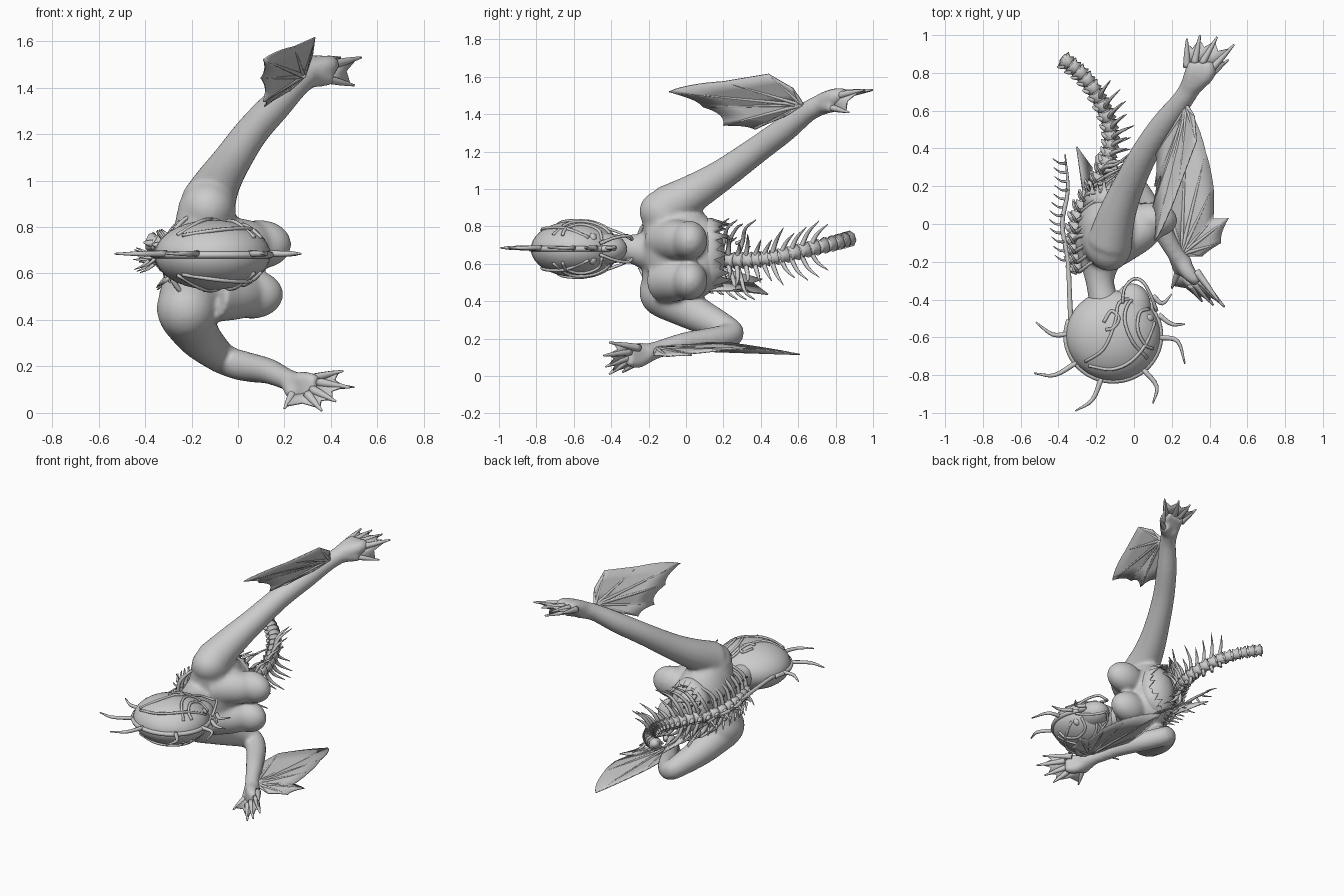
import bpy, bmesh, math, random
from mathutils import Vector, Matrix

if "Cube" in bpy.data.objects:
    bpy.data.objects.remove(bpy.data.objects["Cube"])

random.seed(4)


def spline(pts, sub):
    """Smooth Catmull-Rom resampling of (x, y, z, radius) points."""
    p = [Vector(q) for q in pts]
    p = [p[0] * 2 - p[1]] + p + [p[-1] * 2 - p[-2]]
    out = []
    for i in range(1, len(p) - 2):
        a, b, c, d = p[i - 1:i + 3]
        for k in range(sub):
            t = k / sub
            out.append(0.5 * (2 * b + (c - a) * t + (2 * a - 5 * b + 4 * c - d) * t * t
                              + (3 * b - a - 3 * c + d) * t ** 3))
    return out + [p[-2]]


def tube(bm, pts, n=8, sub=4):
    s = spline(pts, sub)
    rings, up = [], None
    for i, q in enumerate(s):
        t = (s[min(i + 1, len(s) - 1)] - s[max(i - 1, 0)]).to_3d().normalized()
        if up is None:
            up = t.orthogonal()
        up = (up - t * up.dot(t)).normalized()
        side = t.cross(up)
        r = max(q[3], 0.0015)
        rings.append([bm.verts.new(q.to_3d() + r * (up * math.cos(a) + side * math.sin(a)))
                      for a in (2 * math.pi * k / n for k in range(n))])
    for a, b in zip(rings, rings[1:]):
        for k in range(n):
            bm.faces.new((a[k], a[(k + 1) % n], b[(k + 1) % n], b[k]))
    bm.faces.new(rings[0][::-1])
    bm.faces.new(rings[-1])


def ball(bm, c, r, u=32, v=20):
    m = Matrix.Translation(c) @ Matrix.Diagonal((*r, 1))
    bmesh.ops.create_uvsphere(bm, u_segments=u, v_segments=v, radius=1, matrix=m)


def finish(name, bm):
    bmesh.ops.recalc_face_normals(bm, faces=bm.faces)
    me = bpy.data.meshes.new(name)
    bm.to_mesh(me)
    bm.free()
    me.polygons.foreach_set("use_smooth", [True] * len(me.polygons))
    ob = bpy.data.objects.new(name, me)
    bpy.context.collection.objects.link(ob)
    return ob


# Body: torso, neck, breasts and arms fused into one smooth skin
bm = bmesh.new()
ball(bm, (-.13, -.03, .67), (.17, .2, .26))
ball(bm, (-.11, .06, .64), (.15, .15, .22))
tube(bm, [(-.13, -.11, .89, .125), (-.17, -.1, .67, .13), (-.22, -.11, .45, .13)], 24)
tube(bm, [(-.18, -.08, .67, .14), (-.18, -.2, .67, .11), (-.18, -.31, .68, .075),
          (-.15, -.45, .68, .085)], 24)
ball(bm, (-.13, -.11, .88), (.12, .14, .12))
ball(bm, (-.22, -.11, .45), (.13, .14, .14))
for c in ((.095, .02, .725), (.06, .02, .51)):
    ball(bm, c, (.135, .095, .105))
    tube(bm, [(-.12, -.12, c[2], .12), (c[0] - .07, -.04, c[2], .11), (c[0], .01, c[2], .09)], 20)
tube(bm, [(-.13, -.1, .9, .12), (-.09, .05, .985, .1), (-.03, .2, 1.08, .084),
          (.06, .38, 1.21, .073), (.16, .53, 1.32, .068), (.26, .66, 1.42, .056),
          (.32, .76, 1.465, .058)], 24)
tube(bm, [(-.22, -.1, .42, .12), (-.17, .06, .33, .095), (-.1, .2, .26, .075),
          (-.05, .245, .225, .066), (.03, .16, .2, .065), (.13, .0, .18, .056),
          (.21, -.14, .145, .047), (.27, -.22, .12, .05)], 24)
# Palms
for x in (.31, .35, .39):
    tube(bm, [(.3, .73, 1.46, .055), (x, .8, 1.495, .045), (x, .86, 1.51, .03)], 16)
tube(bm, [(.3, .72, 1.45, .05), (.4, .79, 1.44, .035)], 16)
for z in (.14, .11, .08):
    tube(bm, [(.24, -.18, .13, .045), (.29, -.26, z, .04), (.34, -.31, z, .026)], 16)
tube(bm, [(.22, -.17, .13, .04), (.24, -.26, .07, .03)], 16)
body = finish("body_skin", bm)
rm = body.modifiers.new("fuse", 'REMESH')
rm.mode, rm.voxel_size, rm.use_smooth_shade = 'VOXEL', .012, True
sm = body.modifiers.new("soften", 'SMOOTH')
sm.factor, sm.iterations = .5, 12


# Webbed fingers
def hand(name, knuckles, tips, r):
    bm = bmesh.new()
    webs = bmesh.new()
    for k, t in zip(knuckles, tips):
        mid = (Vector(k) + Vector(t)) / 2
        tube(bm, [(*k, r * 1.4), (*mid, r), (*t, .005)], 8)
    for k0, t0, k1, t1 in zip(knuckles, tips, knuckles[1:], tips[1:]):
        k0, t0, k1, t1 = map(Vector, (k0, t0, k1, t1))
        a, b = k0.lerp(t0, .85), k1.lerp(t1, .85)
        m = ((a + b) / 2).lerp((k0 + k1) / 2, .3)
        v = [webs.verts.new(p) for p in (k0, a, m, b, k1)]
        for q in ((0, 1, 2), (2, 3, 4), (0, 2, 4)):
            webs.faces.new([v[j] for j in q])
    finish(name + "_fingers", bm)
    so = finish(name + "_webs", webs).modifiers.new("thickness", 'SOLIDIFY')
    so.thickness, so.offset = .01, 0


hand("upper_hand",
     [(.28, .83, 1.5), (.32, .85, 1.51), (.36, .85, 1.51), (.41, .82, 1.5), (.37, .76, 1.44)],
     [(.28, .98, 1.53), (.35, 1.0, 1.53), (.44, .99, 1.53), (.53, .95, 1.53), (.5, .87, 1.41)],
     .015)
hand("lower_hand",
     [(.33, -.25, .15), (.35, -.3, .13), (.32, -.31, .1), (.3, -.32, .08), (.24, -.24, .09)],
     [(.45, -.41, .18), (.48, -.44, .11), (.42, -.43, .05), (.36, -.41, .01), (.2, -.34, .02)],
     .015)


# Arm fins: membrane fanned from a root, scalloped, with finger-like struts
def fin(name, root, corners, pull):
    bm = bmesh.new()
    root = Vector(root)
    c = [Vector(p) for p in corners]
    edge = []
    for i, (a, b) in enumerate(zip(c, c[1:])):
        for k in range(6):
            t = k / 6
            edge.append(a.lerp(b, t).lerp(root, pull[i] * 4 * t * (1 - t)))
    edge.append(c[-1])
    rows = [[bm.verts.new(root.lerp(p, f)) for p in edge] for f in (.03, .35, .7, 1)]
    for a, b in zip(rows, rows[1:]):
        for i in range(len(a) - 1):
            bm.faces.new((a[i], a[i + 1], b[i + 1], b[i]))
    mem = finish(name + "_membrane", bm)
    so = mem.modifiers.new("thickness", 'SOLIDIFY')
    so.thickness, so.offset = .007, 0
    bm = bmesh.new()
    for p in c:
        tube(bm, [(*root, .012), (*root.lerp(p, .5), .008), (*p, .003)], 6)
    finish(name + "_struts", bm)


fin("upper_fin", (.28, .62, 1.45),
    [(.22, .52, 1.385), (.115, .37, 1.32), (.11, .2, 1.34), (.1, .09, 1.44), (.11, -.09, 1.52),
     (.24, .2, 1.575), (.33, .44, 1.615), (.32, .57, 1.54)], [.03, .06, .08, .06, -.06, 0, 0])
fin("lower_fin", (.25, -.16, .15),
    [(.13, .03, .175), (.14, .25, .175), (.28, .61, .115), (.38, .38, .145), (.42, .2, .14),
     (.42, .03, .12), (.5, .03, .11), (.46, -.1, .105), (.36, -.17, .11)],
    [.0, -.03, -.05, -.02, -.02, 0, .06, .05])

# Head: domed skull with a narrow jaw, nose and eyes
HC, HR = Vector((-.11, -.59, .68)), Vector((.25, .24, .15))
bm = bmesh.new()
ball(bm, HC, HR)
ball(bm, (-.01, -.44, .68), (.1, .125, .085))
ball(bm, (.09, -.43, .68), (.025, .04, .018), 12, 8)
for s in (-1, 1):
    ball(bm, (.075, -.5, .68 + s * .055), (.03, .025, .03), 12, 8)
finish("head", bm)


# Head bands: raised cords lying on the skull, mirrored left and right
def on_head(x, y, s):
    d = 1 - ((x - HC.x) / HR.x) ** 2 - ((y - HC.y) / HR.y) ** 2
    return (x, y, HC.z + s * (HR.z * math.sqrt(max(d, 0)) + .004), .009)


bands = [[(.05, -.4), (-.02, -.41), (-.05, -.5), (-.01, -.62), (.07, -.71)],
         [(.08, -.45), (.03, -.47), (.02, -.56), (.06, -.64), (.1, -.66)],
         [(0, -.39), (-.08, -.42), (-.1, -.52), (-.16, -.66), (-.26, -.73)],
         [(-.16, -.52), (-.12, -.46), (-.08, -.5), (-.11, -.55), (-.15, -.56)],
         [(.11, -.52), (.06, -.64), (-.02, -.73), (-.12, -.77), (-.24, -.75)]]
bm = bmesh.new()
for s in (-1, 1):
    for b in bands:
        tube(bm, [on_head(x, y, s) for x, y in b], 6)
    # loops arching round the face
    tube(bm, [(.12, -.46, .68 + s * .03, .01), (.09, -.38, .68 + s * .06, .009),
              (.05, -.31, .68 + s * .07, .009), (0, -.29, .68 + s * .05, .009),
              (-.05, -.34, .68 + s * .08, .008), (-.06, -.42, .68 + s * .11, .008)], 6)
tube(bm, [(HC.x + .25 * math.cos(a), HC.y + .24 * math.sin(a), .68, .015)
          for a in (math.radians(40 - k * 20) for k in range(13))], 8)
finish("head_bands", bm)

# Horn tendrils radiating in the middle plane of the head
horns = [[(-.34, -.58), (-.43, -.585), (-.52, -.52)], [(-.3, -.73), (-.42, -.8), (-.53, -.79)],
         [(-.17, -.81), (-.22, -.93), (-.31, -.99)], [(.05, -.77), (.12, -.86), (.1, -.95)],
         [(.13, -.6), (.23, -.62), (.27, -.74)], [(.13, -.48), (.2, -.53), (.27, -.53)],
         [(.1, -.38), (.15, -.42), (.2, -.37)]]
bm = bmesh.new()
for h in horns:
    tube(bm, [(x, y, .685, r) for (x, y), r in zip(h, (.014, .011, .004))], 8)
finish("head_horns", bm)

# Spine: vertebrae with processes, running down the back and out of the torso
path = spline([(-.3, -.25, .67, .034), (-.32, -.1, .66, .036), (-.29, .07, .63, .038),
               (-.2, .22, .62, .04), (-.13, .36, .62, .04), (-.12, .5, .64, .04),
               (-.18, .66, .68, .04), (-.27, .79, .71, .04), (-.38, .88, .735, .04)], 3)
bm = bmesh.new()
ribs = bmesh.new()
tube(bm, [(*p.to_3d(), p[3] * .65) for p in path], 8, 1)
for i in range(len(path) - 1):
    a, b = path[i].to_3d(), path[i + 1].to_3d()
    t = (b - a).normalized()
    r = path[i][3]
    tube(bm, [(*a, r * 1.1), (*a.lerp(b, .35), r * .8), (*a.lerp(b, .8), r * 1.15)], 8, 1)
    out = t.cross(Vector((0, 0, 1))) * -1
    tube(bm, [(*a, .022), (*(a + out * .04 + t * .02), .014), (*(a + out * .055 + t * .04), .004)], 6, 2)
    for s in (-1, 1):
        z = Vector((0, 0, s))
        if a.y < .3:      # ribs wrapped over the back
            j = random.uniform(-.02, .02)
            tube(ribs, [(*a, .013), (*(a + z * .1 + Vector((.02, .02 + j, 0))), .012),
                        (*(a + z * .17 + Vector((.08, .05, 0))), .009),
                        (*(a + z * (.2 + j) + Vector((.15, .09 + j, 0))), .003)], 6)
            tube(ribs, [(*(a + z * .09), .01), (*(a + z * .12 + Vector((-.03, .05, 0))), .003)], 6, 2)
        if .2 < a.y < .68:   # free swept spines
            L = random.uniform(.09, .16)
            fwd = -out * L * .8
            tube(ribs, [(*a, .015), (*(a + z * L * .6 + fwd * .3 + t * .03), .011),
                        (*(a + z * L + fwd + t * .06), .002)], 6)
finish("spine", bm)
finish("ribs", ribs)

# Torn skin hem and hanging shreds at the end of the torso
bm = bmesh.new()
N = 40
rows = [[], [], []]
for k in range(N):
    a = 2 * math.pi * k / N
    jag = random.uniform(.01, .04) if k % 2 else random.uniform(.05, .11)
    for row, rad, y in zip(rows, (1, .97, .85), (.08, .14, .14 + jag)):
        row.append(bm.verts.new((-.12 + .15 * rad * math.cos(a), y, .65 + .2 * rad * math.sin(a))))
for a, b in zip(rows, rows[1:]):
    for k in range(N):
        bm.faces.new((a[k], a[(k + 1) % N], b[(k + 1) % N], b[k]))
for pts in ([(-.2, .08, .52), (-.06, .1, .46), (-.08, .28, .46), (-.12, .44, .44), (-.2, .36, .5)],
            [(-.26, .12, .6), (-.22, .16, .5), (-.22, .3, .48), (-.3, .41, .52)],
            [(-.2, .1, .78), (-.1, .1, .8), (-.1, .26, .73), (-.2, .22, .74)]):
    bm.faces.new([bm.verts.new(p) for p in pts])
so = finish("torn_skin", bm).modifiers.new("thickness", 'SOLIDIFY')
so.thickness = .008

# Thin barbed tendril trailing behind the back
bm = bmesh.new()
tail = spline([(-.33, -.6, .68, .014), (-.34, -.4, .68, .013), (-.35, -.19, .67, .012),
               (-.38, 0, .66, .012), (-.35, .18, .65, .01), (-.365, .37, .65, .003)], 4)
tube(bm, [tuple(p) for p in tail], 8, 1)
for i, p in enumerate(tail[8:-1]):
    q = p.to_3d()
    dz = (i % 3 - 1) * .03
    tube(bm, [(*q, .009), (*(q + Vector((-.035, .0, dz))), .006),
              (*(q + Vector((-.07, .025, dz * 1.5))), .002)], 6, 2)
finish("barbed_tendril", bm)
